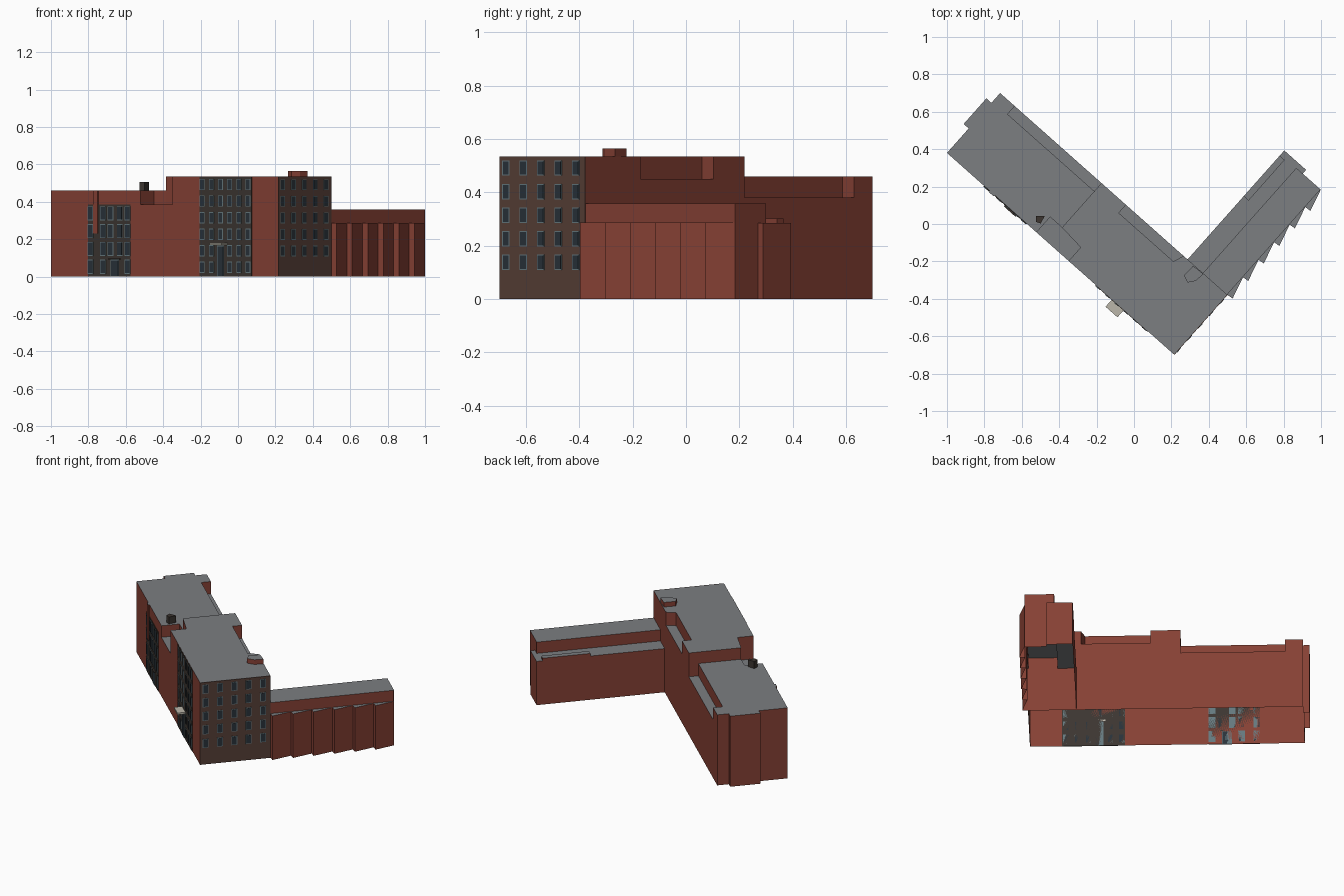
import bpy, bmesh, math
from mathutils import Matrix

if "Cube" in bpy.data.objects:
    bpy.data.objects.remove(bpy.data.objects["Cube"])

# Local frame: u runs along the long facade, v runs into the block
FRAME = Matrix.Translation((-1, 0.38, 0)) @ Matrix.Rotation(math.atan2(-0.664, 0.748), 4, 'Z')


def mat(name, rgb):
    m = bpy.data.materials.new(name)
    m.diffuse_color = (*rgb, 1)
    m.use_nodes = True
    m.node_tree.nodes["Principled BSDF"].inputs["Base Color"].default_value = m.diffuse_color
    return m


BRICK = mat("brick", (0.24, 0.052, 0.035))
ROOF = mat("roof_grey", (0.20, 0.21, 0.22))
BROWN = mat("brown_cladding", (0.095, 0.05, 0.038))
DARK = mat("dark_cladding", (0.045, 0.036, 0.03))
GLASS = mat("glass", (0.022, 0.032, 0.042))
TRIM = mat("window_frame", (0.13, 0.19, 0.21))
STONE = mat("pale_stone", (0.5, 0.47, 0.4))


def add_prism(bm, pts, z0, z1):
    lo = [bm.verts.new((x, y, z0)) for x, y in pts]
    hi = [bm.verts.new((x, y, z1)) for x, y in pts]
    bm.faces.new(lo[::-1])
    bm.faces.new(hi)
    for i in range(len(pts)):
        j = (i + 1) % len(pts)
        bm.faces.new((lo[i], lo[j], hi[j], hi[i]))


def rect(u0, u1, v0, v1):
    return [(u0, v0), (u1, v0), (u1, v1), (u0, v1)]


def make(name, prisms, *mats):
    """One object from (outline, z0, z1) prisms; a second material goes on the roofs."""
    bm = bmesh.new()
    for pts, z0, z1 in prisms:
        add_prism(bm, pts, z0, z1)
    bmesh.ops.recalc_face_normals(bm, faces=bm.faces)
    me = bpy.data.meshes.new(name)
    bm.to_mesh(me)
    bm.free()
    ob = bpy.data.objects.new(name, me)
    bpy.context.collection.objects.link(ob)
    ob.matrix_world = FRAME
    for m in mats:
        me.materials.append(m)
    paint_roof(ob)
    return ob


def paint_roof(ob):
    if len(ob.data.materials) > 1:
        for p in ob.data.polygons:
            p.material_index = 1 if p.normal.z > 0.7 else 0


def carve(ob, cuts):
    """Remove everything above z inside each outline, then open the underside."""
    for pts, z in cuts:
        cutter = make("cutter", [(pts, z, 1.0)])
        cutter.hide_render = True
        mod = ob.modifiers.new("cut", 'BOOLEAN')
        mod.operation, mod.solver, mod.object = 'DIFFERENCE', 'EXACT', cutter
        bpy.context.view_layer.objects.active = ob
        bpy.ops.object.modifier_apply(modifier=mod.name)
        bpy.data.objects.remove(cutter)
    paint_roof(ob)
    bm = bmesh.new()
    bm.from_mesh(ob.data)
    open_faces = [f for f in bm.faces if all(v.co.z < 1e-4 for v in f.verts)]
    bmesh.ops.delete(bm, geom=open_faces, context='FACES')
    bm.to_mesh(ob.data)
    bm.free()


# Main block: low left half, tall right half, stepped back terraces, hollow below
L, D = 1.623, 0.428
outline = [(0, 0), (L, 0), (L, D), (0, D), (0, 0.358), (-0.036, 0.358), (-0.036, 0.175), (0, 0.175)]
main = make("main_block", [(outline, 0, 0.535)], BRICK, ROOF)
carve(main, [
    ([(-0.1, -0.1), (0.87, -0.1), (0.87, 0.097), (0.725, 0.11), (0.725, 0.5), (-0.1, 0.5)], 0.46),
    ([(0.64, -0.1), (0.87, -0.1), (0.87, 0.097), (0.725, 0.11), (0.64, 0.11)], 0.385),
    (rect(0.105, 0.725, 0.37, 0.5), 0.38),
    ([(0.90, 0.37), (1.29, 0.37), (1.339, 0.5), (0.90, 0.5)], 0.45),
])

# Side wing: saw-tooth outer wall, raised roof strip, lower inner terrace
END, TEETH = 1.18, 6
step = (END - D) / TEETH
saw = []
for i in range(TEETH):
    saw += [(1.625, D + i * step), (1.659, D + i * step + 0.004)]
wing_outline = [(1.34, D)] + saw + [(1.625, END), (1.496, END), (1.496, 1.207), (1.34, 1.207)]
wing = make("side_wing", [(wing_outline, 0, 0.358)], BRICK, ROOF)
carve(wing, [
    (rect(1.623, 1.8, 0.3, 1.178), 0.287),
    (rect(1.2, 1.45, 0.3, 1.4), 0.285),
    (rect(1.44, 1.6, END, 1.4), 0.285),
])
make("terrace_upstand", [(rect(1.34, 1.375, 0.88, 1.17), 0.285, 0.302)], BRICK, ROOF)

# Rooftop parts
make("roof_penthouse", [([(1.383, 0.351), (1.422, 0.335), (1.449, 0.372), (1.455, 0.427),
                          (1.385, 0.422)], 0.535, 0.565)], BRICK, ROOF)
make("roof_vent", [([(0.599, 0.04), (0.625, 0.05), (0.615, 0.095), (0.58, 0.065)], 0.46, 0.505)], DARK)

# Facade cladding
make("end_cladding", [(rect(L, L + 0.003, 0, D), 0, 0.535)], BROWN)
make("front_cladding", [(rect(1.064, 1.436, -0.003, 0), 0, 0.533),
                        (rect(0.266, 0.57, -0.003, 0), 0, 0.385)], DARK)
make("brick_fin", [(rect(0.306, 0.34, -0.008, 0), 0.23, 0.46)], BRICK, ROOF)


def window_grid(name, side, centres, sills, w, h):
    """Frames with slightly prouder glass, on the front or the end facade."""
    frames, panes = [], []
    for c in centres:
        for z in sills:
            for out, inset, bag in ((0.005, 0, frames), (0.006, 0.004, panes)):
                a, b = c - w / 2 + inset, c + w / 2 - inset
                r = rect(a, b, -out, 0) if side == "front" else rect(L, L + out, a, b)
                bag.append((r, z + inset, z + h - inset))
    make(name + "_frames", frames, TRIM)
    make(name + "_glass", panes, GLASS)


sills = [0.108 + 0.0885 * i for i in range(5)]
window_grid("end_windows", "end", [0.033 + 0.0875 * i for i in range(5)], sills, 0.036, 0.058)
cols = [1.085 + 0.0655 * i for i in range(6)]
window_grid("front_windows", "front", cols[:2] + cols[3:], [0.02] + sills, 0.034, 0.06)
window_grid("front_middle_windows", "front", [cols[2]], sills[1:], 0.034, 0.06)
window_grid("left_windows", "front", [0.285, 0.375, 0.43, 0.495, 0.55],
            [0.11, 0.205, 0.30], 0.04, 0.075)
window_grid("left_ground_windows", "front", [0.285, 0.375, 0.55], [0.015], 0.04, 0.075)

# Entrances
window_grid("main_door", "front", [cols[2]], [0.0], 0.05, 0.165)
window_grid("left_door", "front", [0.46], [0.0], 0.06, 0.09)
make("main_door_canopy", [(rect(1.18, 1.265, -0.052, 0), 0.168, 0.18)], STONE)
make("left_door_canopy", [(rect(0.42, 0.50, -0.012, 0), 0.09, 0.096)], DARK)
